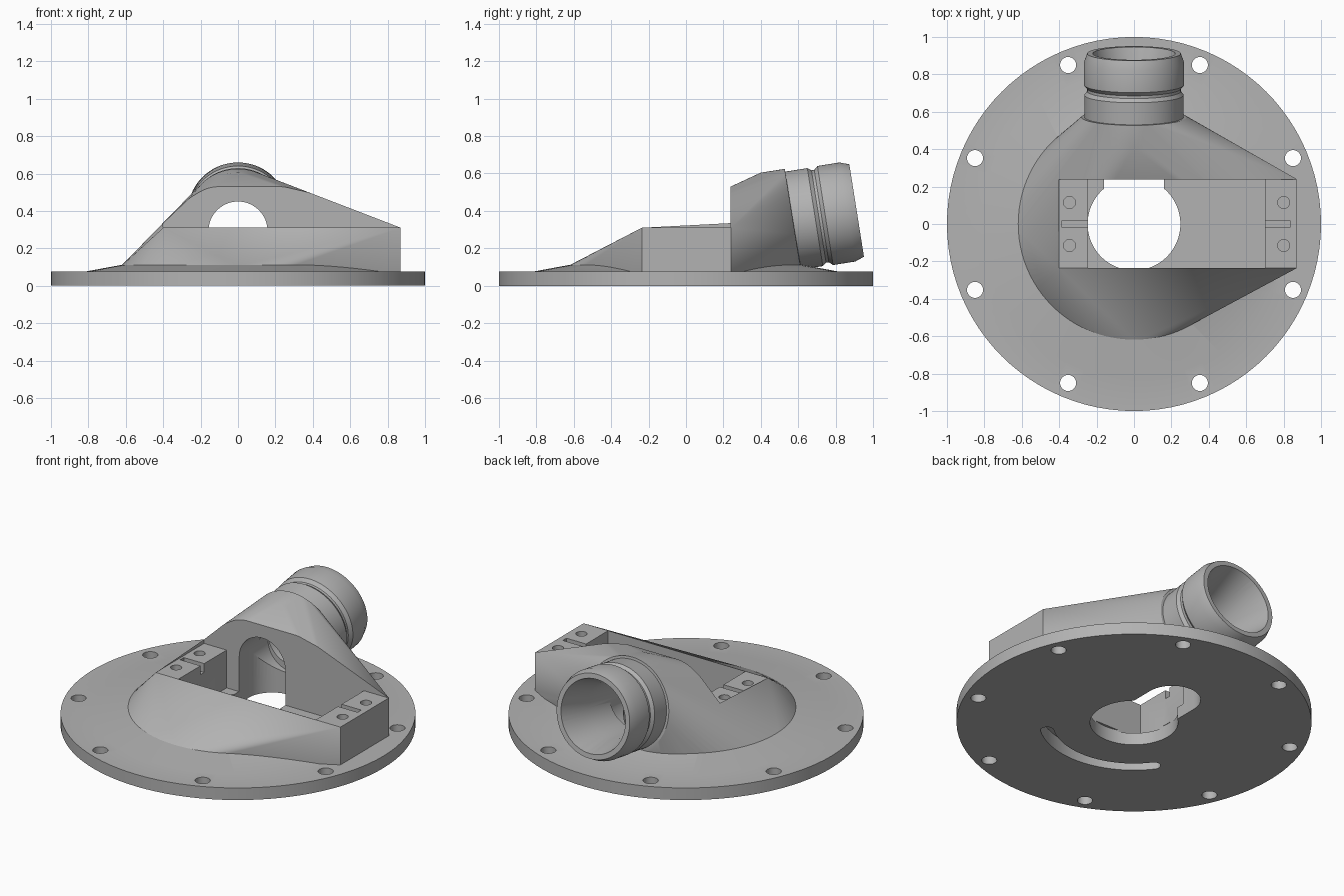
import bpy, bmesh, math
from mathutils import Vector, Matrix

cube = bpy.data.objects.get("Cube")
if cube:
    bpy.data.objects.remove(cube, do_unlink=True)

grey = bpy.data.materials.new("matte_grey")
grey.use_nodes = True
colour = (0.45, 0.45, 0.45, 1)
grey.diffuse_color = colour
grey.node_tree.nodes["Principled BSDF"].inputs["Base Color"].default_value = colour

SIDES = 96
PLATE_TOP = 0.075
DECK = 0.31
Y0, Y1 = -0.234, 0.238

# Outlet frame: local z runs outward along the tilted pipe, origin at its mouth
tilt = math.radians(9)
OUTLET = Matrix.Translation((0, 0.912, 0.402)) @ Matrix.Rotation(tilt - math.pi / 2, 4, 'X')


def finish(name, bm):
    bmesh.ops.recalc_face_normals(bm, faces=bm.faces)
    mesh = bpy.data.meshes.new(name)
    bm.to_mesh(mesh)
    bm.free()
    mesh.materials.append(grey)
    ob = bpy.data.objects.new(name, mesh)
    bpy.context.scene.collection.objects.link(ob)
    return ob


def lathe(name, profile, matrix=Matrix(), sides=SIDES):
    """Solid of revolution about z from (radius, height) points."""
    bm = bmesh.new()
    rings = []
    for r, z in profile:
        rings.append([bm.verts.new(matrix @ Vector((r * math.cos(a), r * math.sin(a), z)))
                      for a in (2 * math.pi * i / sides for i in range(sides))])
    for low, high in zip(rings, rings[1:]):
        for i in range(sides):
            j = (i + 1) % sides
            bm.faces.new((low[i], low[j], high[j], high[i]))
    bm.faces.new(rings[0])
    bm.faces.new(rings[-1])
    return finish(name, bm)


def prism(name, outline, z0, z1):
    bm = bmesh.new()
    face = bm.faces.new([bm.verts.new((x, y, z0)) for x, y in outline])
    top = bmesh.ops.extrude_face_region(bm, geom=[face])["geom"]
    bmesh.ops.translate(bm, vec=(0, 0, z1 - z0),
                        verts=[v for v in top if isinstance(v, bmesh.types.BMVert)])
    return finish(name, bm)


def box(name, x0, x1, y0, y1, z0, z1):
    return prism(name, [(x0, y0), (x1, y0), (x1, y1), (x0, y1)], z0, z1)


def drill(name, x, y, r, z0, z1, sides=32):
    return lathe(name, [(r, z0), (r, z1)], Matrix.Translation((x, y, 0)), sides)


def arc(cx, cy, r, a0, a1, steps=24):
    return [(cx + r * math.cos(math.radians(a0 + (a1 - a0) * i / steps)),
             cy + r * math.sin(math.radians(a0 + (a1 - a0) * i / steps))) for i in range(steps + 1)]


def combine(target, tool, operation):
    mod = target.modifiers.new(operation, 'BOOLEAN')
    mod.operation = operation
    mod.solver = 'EXACT'
    mod.object = tool
    bpy.ops.object.select_all(action='DESELECT')
    bpy.context.view_layer.objects.active = target
    target.select_set(True)
    bpy.ops.object.modifier_apply(modifier=mod.name)
    bpy.data.objects.remove(tool, do_unlink=True)


# Round flange with a shallow flare
body = lathe("flanged_housing", [(1, 0), (1, PLATE_TOP), (0.82, PLATE_TOP), (0.62, 0.112), (0.3, 0.112)])

# Housing shell: hull of the round foot, the deck block and the outlet collar
bm = bmesh.new()
for i in range(SIDES):
    a = 2 * math.pi * i / SIDES
    c, s = math.cos(a), math.sin(a)
    for z in (0.04, 0.111):
        bm.verts.new((0.62 * c, 0.62 * s, z))
    for depth in (-0.475, -0.345):
        bm.verts.new(OUTLET @ Vector((0.28 * c, 0.28 * s, depth)))
for y in (Y0 - 0.002, Y1 + 0.002):
    for x, z in ((0.87, 0.04), (0.87, DECK), (-0.4, DECK)):
        bm.verts.new((x, y, z))
hull = bmesh.ops.convex_hull(bm, input=bm.verts)
loose = {v for v in hull["geom_interior"] + hull["geom_unused"] if isinstance(v, bmesh.types.BMVert)}
bmesh.ops.delete(bm, geom=list(loose), context='VERTS')
# Keep the collar from poking out below the flange
bmesh.ops.bisect_plane(bm, geom=bm.verts[:] + bm.edges[:] + bm.faces[:], plane_co=(0, 0, 0.03),
                       plane_no=(0, 0, -1), clear_outer=True)
bmesh.ops.holes_fill(bm, edges=[e for e in bm.edges if e.is_boundary], sides=0)
combine(body, finish("shell", bm), 'UNION')

# Grooved outlet pipe
pipe = [(0.265, -0.4), (0.265, -0.225), (0.25, -0.205), (0.25, -0.19), (0.268, -0.17),
        (0.268, -0.05), (0.25, 0)]
combine(body, lathe("pipe", pipe, OUTLET), 'UNION')

# Flat deck notch and the rectangular pocket below it
cutters = [
    box("deck_notch", -0.4, 1.2, -0.6, Y1, DECK, 1),
    box("pocket", -0.245, 0.7, Y0, Y1, PLATE_TOP, DECK + 0.1),
    drill("centre_hole", 0, 0, 0.248, -0.1, PLATE_TOP + 0.01, SIDES),
]

# Tunnel from the pocket to the outlet
slot = [(-0.16, 0)] + [(0.16, 0)] + arc(0, 0.335, 0.16, 0, 180)
cutters.append(prism("tunnel_slot", slot, -0.1, 0.295))
along_y = Matrix.Translation((0, 0.15, 0.292)) @ Matrix.Rotation(-math.pi / 2, 4, 'X')
cutters.append(lathe("tunnel_arch", [(0.158, 0), (0.158, 0.37)], along_y))
bore = [(0.16, -0.48), (0.17, -0.2), (0.22, 0), (0.22, 0.05)]
cutters.append(lathe("bore", bore, OUTLET))

# Curved blind groove underneath
groove = arc(0, 0, 0.535, -143, -50) + arc(0.32, -0.381, 0.038, -50, 130, 8)[1:-1] \
    + arc(0, 0, 0.46, -50, -143) + arc(-0.397, -0.299, 0.038, 37, 217, 8)[1:-1]
cutters.append(prism("curved_groove", groove, -0.1, 0.09))

# Flange bolt holes
for k in range(8):
    a = math.radians(22.5 + 45 * k)
    cutters.append(drill("bolt_hole", 0.92 * math.cos(a), 0.92 * math.sin(a), 0.043, -0.1, 0.2))

# Mounting screw holes and wire slots in the deck
for x in (-0.345, 0.8):
    for y in (-0.115, 0.115):
        cutters.append(drill("screw_hole", x, y, 0.032, 0.16, 0.4))
for x0, x1 in ((-0.385, -0.2), (0.65, 0.835)):
    cutters.append(box("wire_slot", x0, x1, -0.018, 0.018, 0.255, 0.4))

for cutter in cutters:
    combine(body, cutter, 'DIFFERENCE')

bpy.ops.object.select_all(action='DESELECT')
body.select_set(True)
bpy.context.view_layer.objects.active = body
bpy.ops.object.shade_smooth_by_angle(angle=math.radians(20))
